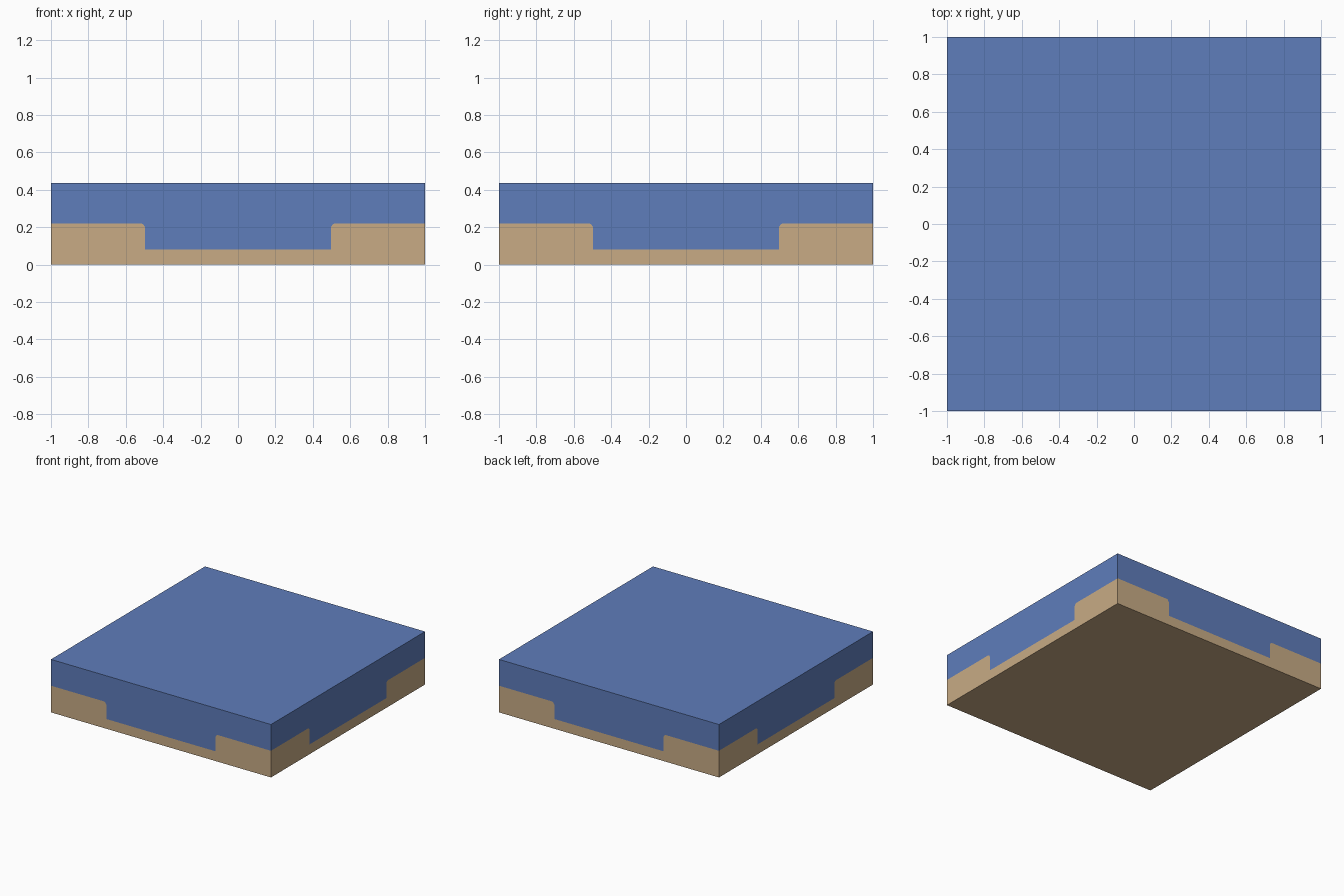
import bpy, bmesh, math
from mathutils import Matrix

if "Cube" in bpy.data.objects:
    bpy.data.objects.remove(bpy.data.objects["Cube"])

H = 0.435  # tile height


def material(name, rgb):
    m = bpy.data.materials.new(name)
    m.diffuse_color = (*rgb, 1)
    m.use_nodes = True
    m.node_tree.nodes["Principled BSDF"].inputs["Base Color"].default_value = m.diffuse_color
    return m


# Colour boundary on each side: shoulders, rounded lip, recessed middle band
half = [(0.497, 0.08), (0.497, 0.2), (0.507, 0.215), (0.515, 0.219), (1, 0.219)]
profile = [(-x, z) for x, z in reversed(half)] + half

bm = bmesh.new()


def face(points, slot, turn=Matrix()):
    f = bm.faces.new([bm.verts.new(turn @ p) for p in points])
    f.material_index = slot


# Four identical sides, each split into an upper and a lower coloured face
from mathutils import Vector
for i in range(4):
    turn = Matrix.Rotation(i * math.pi / 2, 4, 'Z')
    line = [Vector((x, -1, z)) for x, z in profile]
    face([Vector((-1, -1, 0)), Vector((1, -1, 0))] + line[::-1], 1, turn)
    face(line + [Vector((1, -1, H)), Vector((-1, -1, H))], 0, turn)

# Top and bottom
corners = [(-1, -1), (1, -1), (1, 1), (-1, 1)]
face([Vector((x, y, H)) for x, y in corners], 0)
face([Vector((x, y, 0)) for x, y in reversed(corners)], 1)

bmesh.ops.remove_doubles(bm, verts=bm.verts, dist=1e-4)
bmesh.ops.triangulate(bm, faces=[f for f in bm.faces if len(f.verts) > 4])
bmesh.ops.recalc_face_normals(bm, faces=bm.faces)

mesh = bpy.data.meshes.new("ground_tile")
bm.to_mesh(mesh)
bm.free()
mesh.materials.append(material("blue_top", (0.114, 0.205, 0.497)))
mesh.materials.append(material("tan_base", (0.58, 0.41, 0.235)))
tile = bpy.data.objects.new("ground_tile", mesh)
bpy.context.collection.objects.link(tile)
